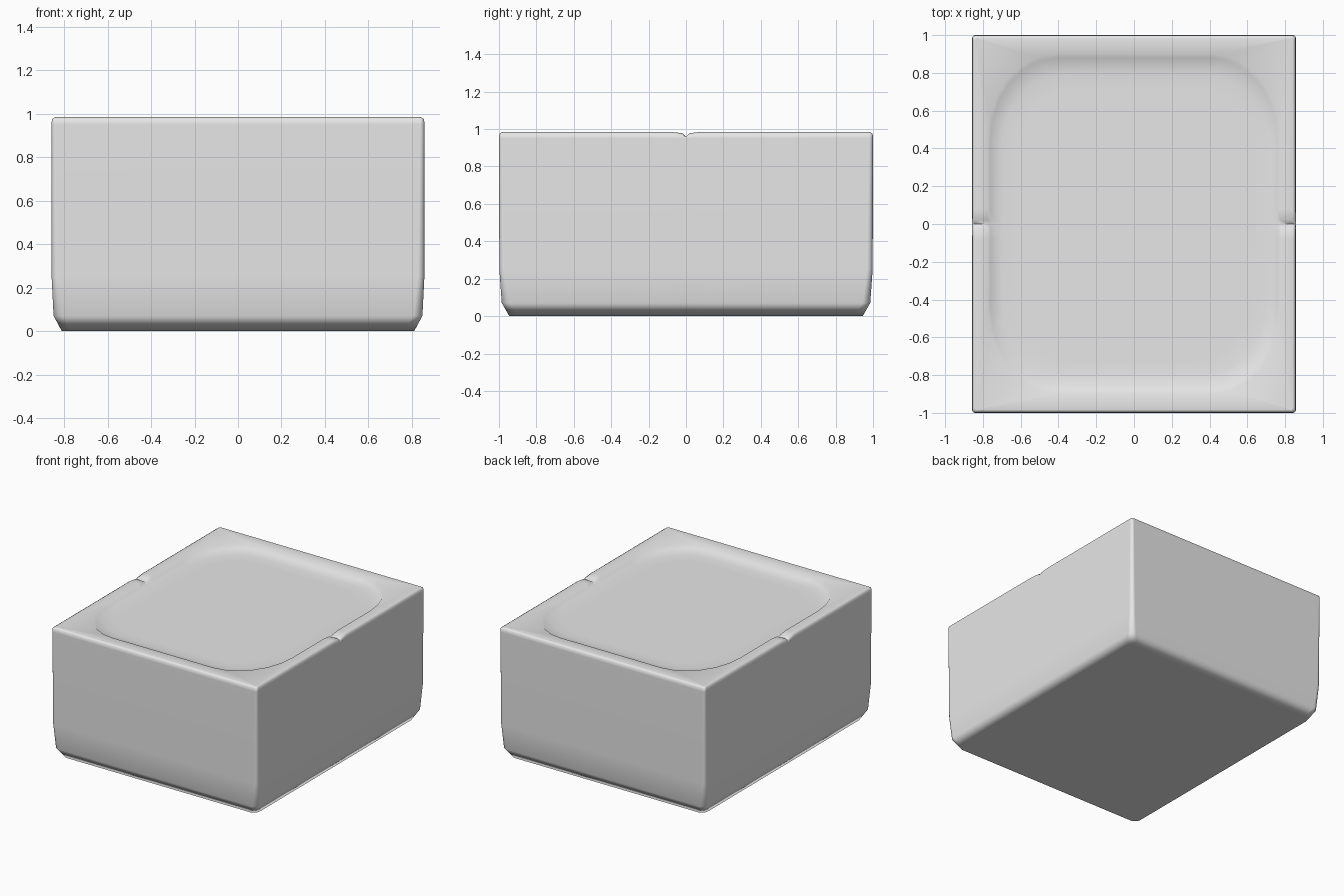
import bpy, bmesh, math

cube = bpy.data.objects.get("Cube")
if cube:
    bpy.data.objects.remove(cube)

grey = bpy.data.materials.new("light_grey")
grey.use_nodes = True
grey.diffuse_color = (0.8, 0.8, 0.8, 1)
grey.node_tree.nodes["Principled BSDF"].inputs["Base Color"].default_value = (0.8, 0.8, 0.8, 1)

NOTCH_Y = (-0.08, -0.02, 0, 0.02, 0.08)
STEPS = 6


def ring(bm, hx, hy, rx, ry, z):
    """Rounded rectangle with elliptical corners and extra points at the side notches."""
    pts = []
    for k, (sx, sy) in enumerate(((1, 1), (-1, 1), (-1, -1), (1, -1))):
        for i in range(STEPS + 1):
            a = math.pi / 2 * (k + i / STEPS)
            pts.append((sx * (hx - rx) + rx * math.cos(a),
                        sy * (hy - ry) + ry * math.sin(a)))
        if k == 1:
            pts += [(-hx, y) for y in reversed(NOTCH_Y)]
        if k == 3:
            pts += [(hx, y) for y in NOTCH_Y]
    return [bm.verts.new((x, y, z)) for x, y in pts]


bm = bmesh.new()
# Outer shell from the base up, over the rim and down into the shallow recess
profile = (
    (0.81, 0.945, 0.05, 0.05, 0.0),
    (0.848, 0.985, 0.04, 0.04, 0.07),
    (0.857, 0.998, 0.03, 0.03, 0.25),
    (0.858, 1.0, 0.02, 0.02, 0.95),
    (0.855, 0.998, 0.018, 0.018, 0.975),
    (0.84, 0.983, 0.015, 0.015, 0.985),
    (0.775, 0.9, 0.36, 0.44, 0.983),
    (0.76, 0.88, 0.36, 0.44, 0.957),
    (0.70, 0.80, 0.34, 0.40, 0.947),
    (0.62, 0.72, 0.30, 0.36, 0.945),
)
rings = [ring(bm, *p) for p in profile]
n = len(rings[0])
for low, high in zip(rings, rings[1:]):
    for i in range(n):
        j = (i + 1) % n
        bm.faces.new((low[i], low[j], high[j], high[i]))
bm.faces.new(list(reversed(rings[0])))
bm.faces.new(rings[-1])

# V notches across the rim on both sides
for v in bm.verts:
    if v.co.z > 0.965 and abs(v.co.x) > 0.7:
        if abs(v.co.y) < 0.001:
            v.co.z = 0.959
        elif abs(v.co.y) < 0.03:
            v.co.z -= 0.007

bmesh.ops.recalc_face_normals(bm, faces=bm.faces)
mesh = bpy.data.meshes.new("box_body")
bm.to_mesh(mesh)
bm.free()
mesh.materials.append(grey)
body = bpy.data.objects.new("box_body", mesh)
bpy.context.collection.objects.link(body)

# Smooth shading with flat large faces
bpy.ops.object.select_all(action="DESELECT")
body.select_set(True)
bpy.context.view_layer.objects.active = body
bpy.ops.object.shade_smooth_by_angle(angle=math.radians(65))
soften = body.modifiers.new("even_normals", "WEIGHTED_NORMAL")
soften.keep_sharp = True
